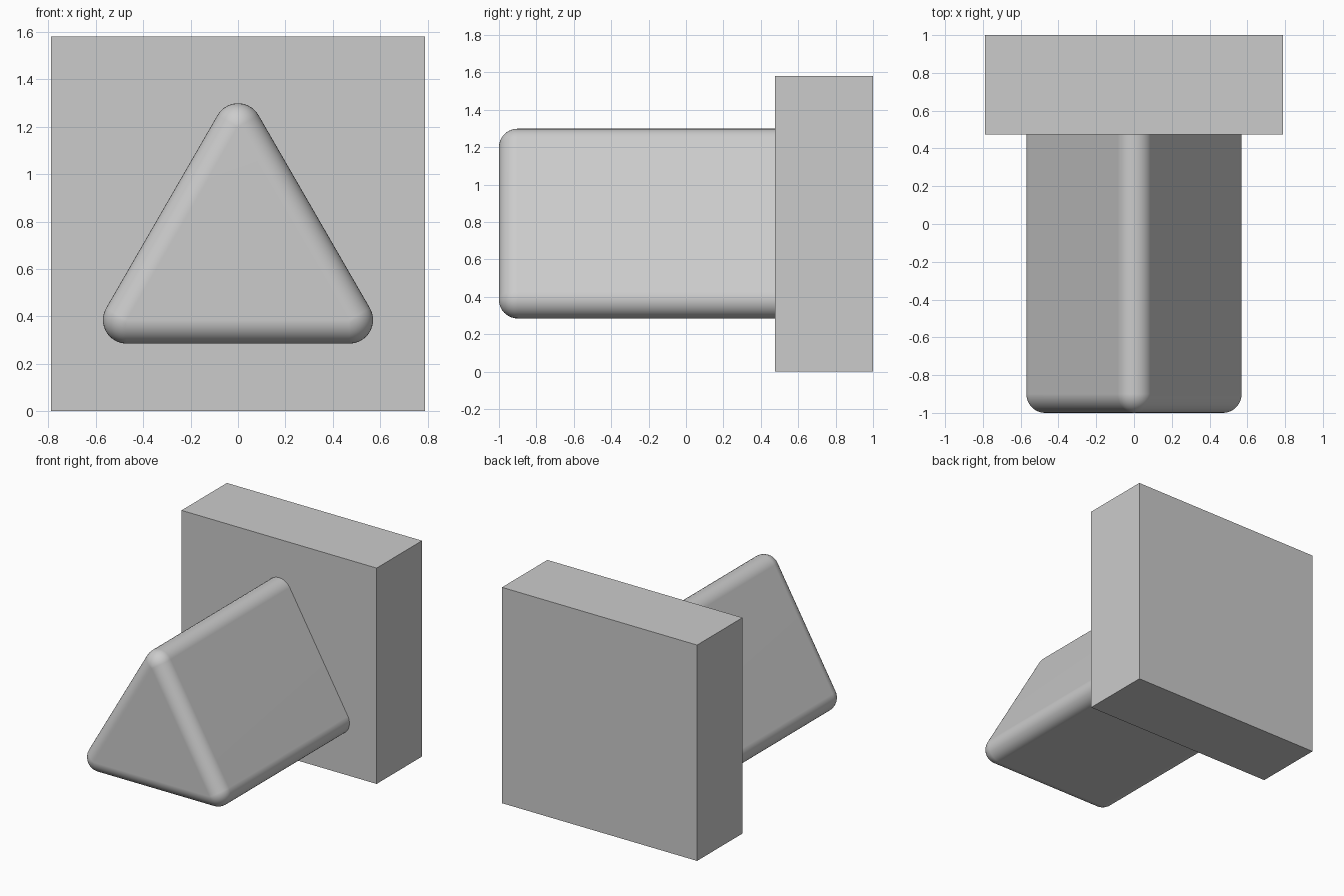
import bpy
import bmesh
from math import sin, cos, pi
from mathutils import Vector

if "Cube" in bpy.data.objects:
    bpy.data.objects.remove(bpy.data.objects["Cube"], do_unlink=True)

grey = bpy.data.materials.new("light_grey")
grey.use_nodes = True
grey.diffuse_color = (0.6, 0.6, 0.6, 1)
grey.node_tree.nodes["Principled BSDF"].inputs["Base Color"].default_value = (0.6, 0.6, 0.6, 1)


def make_object(name, bm):
    bmesh.ops.recalc_face_normals(bm, faces=bm.faces[:])
    mesh = bpy.data.meshes.new(name)
    bm.to_mesh(mesh)
    bm.free()
    mesh.materials.append(grey)
    obj = bpy.data.objects.new(name, mesh)
    bpy.context.collection.objects.link(obj)
    return obj


# Square backing block
PLATE_FRONT = 0.475
SIDE = 1.58
bm = bmesh.new()
bmesh.ops.create_cube(bm, size=1)
depth = 1 - PLATE_FRONT
bmesh.ops.scale(bm, verts=bm.verts[:], vec=(SIDE, depth, SIDE))
bmesh.ops.translate(bm, verts=bm.verts[:], vec=(0, 1 - depth / 2, SIDE / 2))
make_object("backing_block", bm)

# Triangular peg with rounded edges: a triangle grown by a fillet radius
RADIUS = 0.1
STEPS = 10
CORE = 0.543
CENTRE_Z = 0.656


def ring(bm, y, grow):
    """Triangle outline with round corners of size grow."""
    verts = []
    for corner in range(3):
        middle = pi / 2 + corner * 2 * pi / 3
        centre = Vector((CORE * cos(middle), y, CENTRE_Z + CORE * sin(middle)))
        for i in range(STEPS + 1):
            a = middle + (i / STEPS - 0.5) * 2 * pi / 3
            verts.append(bm.verts.new(centre + Vector((cos(a), 0, sin(a))) * grow))
    return verts


bm = bmesh.new()
rings = []
for i in range(STEPS + 1):
    a = i / STEPS * pi / 2
    rings.append(ring(bm, -1 + RADIUS * (1 - cos(a)), RADIUS * sin(a)))
rings.append(ring(bm, PLATE_FRONT + 0.01, RADIUS))
for r0, r1 in zip(rings, rings[1:]):
    n = len(r0)
    for i in range(n):
        j = (i + 1) % n
        bm.faces.new((r0[i], r0[j], r1[j], r1[i]))
bm.faces.new(rings[0])
bm.faces.new(rings[-1])
bmesh.ops.remove_doubles(bm, verts=bm.verts[:], dist=0.0001)
peg = make_object("triangular_peg", bm)

# Smooth fillets that keep the large faces flat
bpy.ops.object.select_all(action="DESELECT")
peg.select_set(True)
bpy.context.view_layer.objects.active = peg
bpy.ops.object.shade_smooth_by_angle(angle=pi / 6)
weighted = peg.modifiers.new("flat_faces", "WEIGHTED_NORMAL")
weighted.keep_sharp = True
